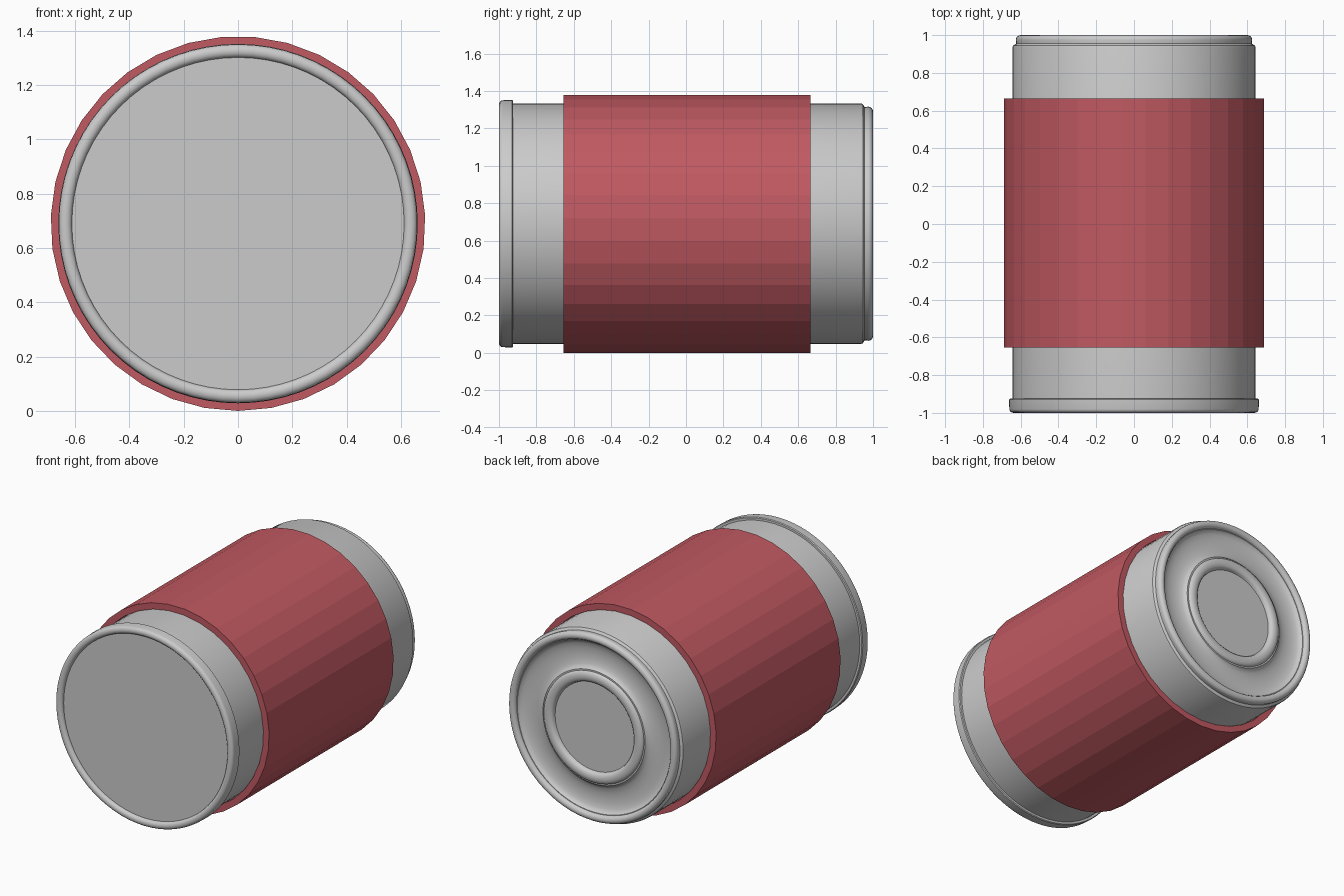
import bpy, bmesh
from math import sin, cos, pi

if "Cube" in bpy.data.objects:
    bpy.data.objects.remove(bpy.data.objects["Cube"])

CZ = 0.69  # height of the can's axis


def lathe(name, profile, sides, closed=False, smooth=True):
    """Spin (radius, y) points around the horizontal can axis; first vertex at the bottom."""
    bm = bmesh.new()
    rings = []
    for r, y in profile:
        if r == 0:
            rings.append([bm.verts.new((0, y, CZ))] * sides)
        else:
            rings.append([bm.verts.new((r * sin(2 * pi * i / sides), y,
                                        CZ - r * cos(2 * pi * i / sides)))
                          for i in range(sides)])
    pairs = list(zip(rings, rings[1:]))
    if closed:
        pairs.append((rings[-1], rings[0]))
    for a, b in pairs:
        for i in range(sides):
            j = (i + 1) % sides
            quad = list(dict.fromkeys((a[i], a[j], b[j], b[i])))
            bm.faces.new(quad)
    bmesh.ops.recalc_face_normals(bm, faces=bm.faces)
    mesh = bpy.data.meshes.new(name)
    bm.to_mesh(mesh)
    bm.free()
    ob = bpy.data.objects.new(name, mesh)
    bpy.context.collection.objects.link(ob)
    if smooth:
        bpy.ops.object.select_all(action='DESELECT')
        ob.select_set(True)
        bpy.context.view_layer.objects.active = ob
        bpy.ops.object.shade_smooth_by_angle(angle=0.6)
    return ob


def arc(r, y, rad_r, rad_y, start, end, steps=6):
    """Profile points along an elliptical arc, angles in degrees."""
    return [(r + rad_r * cos(t), y + rad_y * sin(t)) for t in
            ((start + (end - start) * k / steps) * pi / 180 for k in range(steps + 1))]


# Can: flat lid with rolled rim, straight wall, necked base with ridge and centre disc
profile = [(0, -0.975), (0.612, -0.975)]
profile += arc(0.636, -0.98, 0.024, 0.02, 180, 360, 8)
profile += [(0.662, -0.93), (0.657, -0.925), (0.643, -0.925)]
profile += [(0.643, 0.935), (0.640, 0.945), (0.624, 0.955), (0.624, 0.962)]
profile += arc(0.600, 0.975, 0.026, 0.025, 0, 180, 8)
profile += arc(0.475, 0.975, 0.095, 0.03, 0, -180, 8)
profile += arc(0.335, 0.975, 0.035, 0.02, 0, 180, 8)
profile += [(0.296, 0.965), (0, 0.965)]
lathe("can_body", profile, 72)

# Faceted label sleeve
sleeve = lathe("label_sleeve", [(0.69, -0.655), (0.69, 0.665), (0.648, 0.665), (0.648, -0.655)],
               35, closed=True, smooth=False)
red = bpy.data.materials.new("label_red")
red.diffuse_color = (0.53, 0.10, 0.12, 1)
red.use_nodes = True
red.node_tree.nodes["Principled BSDF"].inputs["Base Color"].default_value = red.diffuse_color
sleeve.data.materials.append(red)
